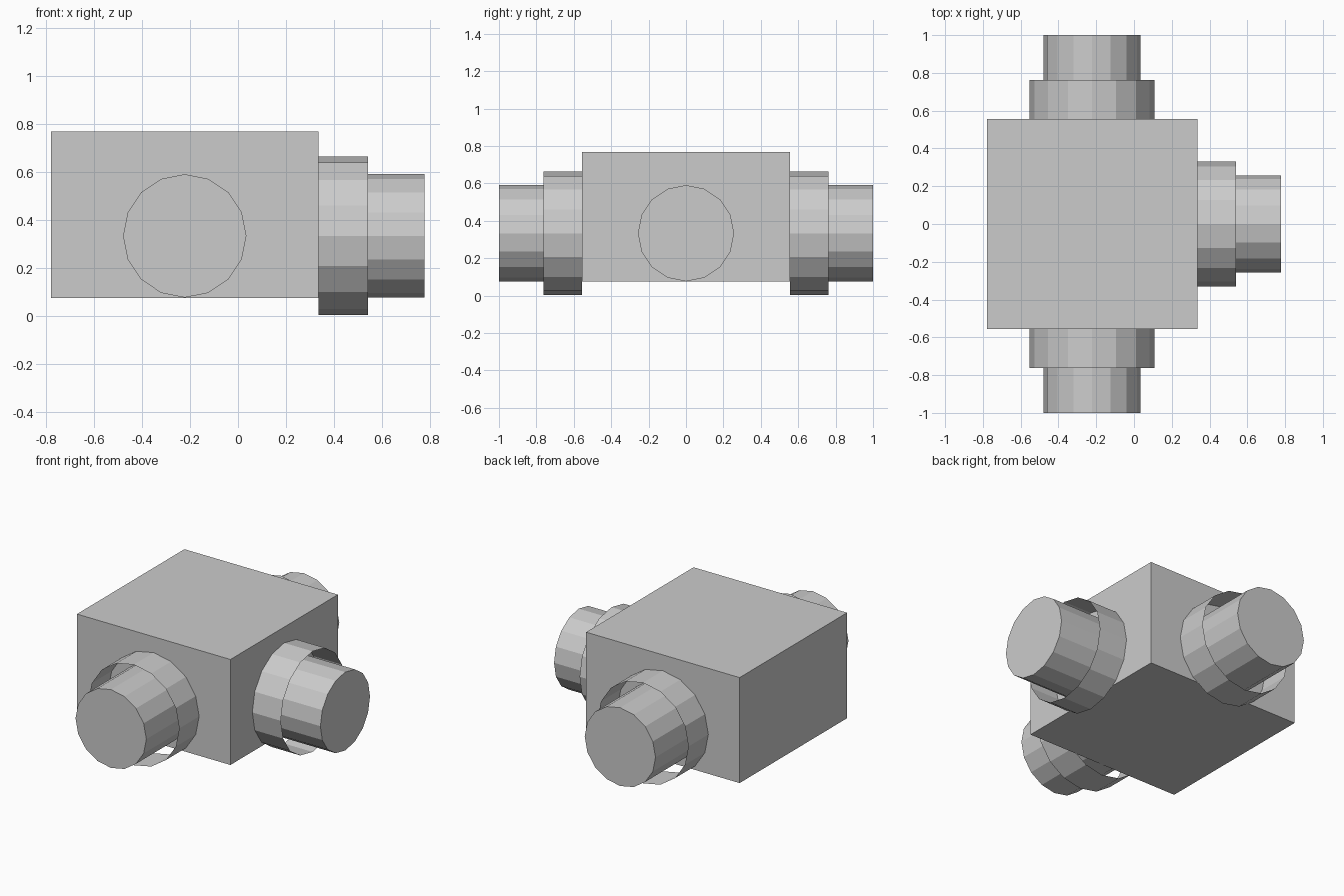
import bpy, bmesh
from math import pi
from mathutils import Matrix, Vector

if "Cube" in bpy.data.objects:
    bpy.data.objects.remove(bpy.data.objects["Cube"])

CX, CZ = -0.222, 0.333           # hub centre (shared by all pipe axes)
HALF, COLLAR_END, PIPE_END = 0.557, 0.763, 1.0


def finish(bm, name):
    mesh = bpy.data.meshes.new(name)
    bm.to_mesh(mesh)
    bm.free()
    obj = bpy.data.objects.new(name, mesh)
    bpy.context.collection.objects.link(obj)
    return obj


def tube(name, radius, start, end, angle, capped):
    """16-sided tube running outwards from the hub, turned by angle about z."""
    bm = bmesh.new()
    bmesh.ops.create_cone(bm, cap_ends=True, segments=16, radius1=radius,
                          radius2=radius, depth=end - start)
    # open the inner end, and the outer one too unless capped
    caps = [f for f in bm.faces if abs(f.normal.z) > 0.9
            and not (capped and f.normal.z > 0)]
    bmesh.ops.delete(bm, geom=caps, context='FACES_ONLY')
    place = (Matrix.Translation((CX, 0, CZ)) @ Matrix.Rotation(angle, 4, 'Z')
             @ Matrix.Translation(((start + end) / 2, 0, 0))
             @ Matrix.Rotation(pi / 2, 4, 'Y'))
    bm.transform(place)
    return finish(bm, name)


# Box-shaped hub
z0, z1 = 0.075, 0.767
bm = bmesh.new()
bmesh.ops.create_cube(bm, size=1)
bmesh.ops.scale(bm, vec=Vector((2 * HALF, 2 * HALF, z1 - z0)), verts=bm.verts)
bmesh.ops.translate(bm, vec=Vector((CX, 0, (z0 + z1) / 2)), verts=bm.verts)
finish(bm, "hub_box")

# Three outlets: an open collar around a capped pipe
for side, angle in (("right", 0), ("back", pi / 2), ("front", -pi / 2)):
    tube(side + "_collar", 0.333 - 0.003, HALF, COLLAR_END, angle, False)
    tube(side + "_pipe", 0.257, HALF, PIPE_END, angle, True)
